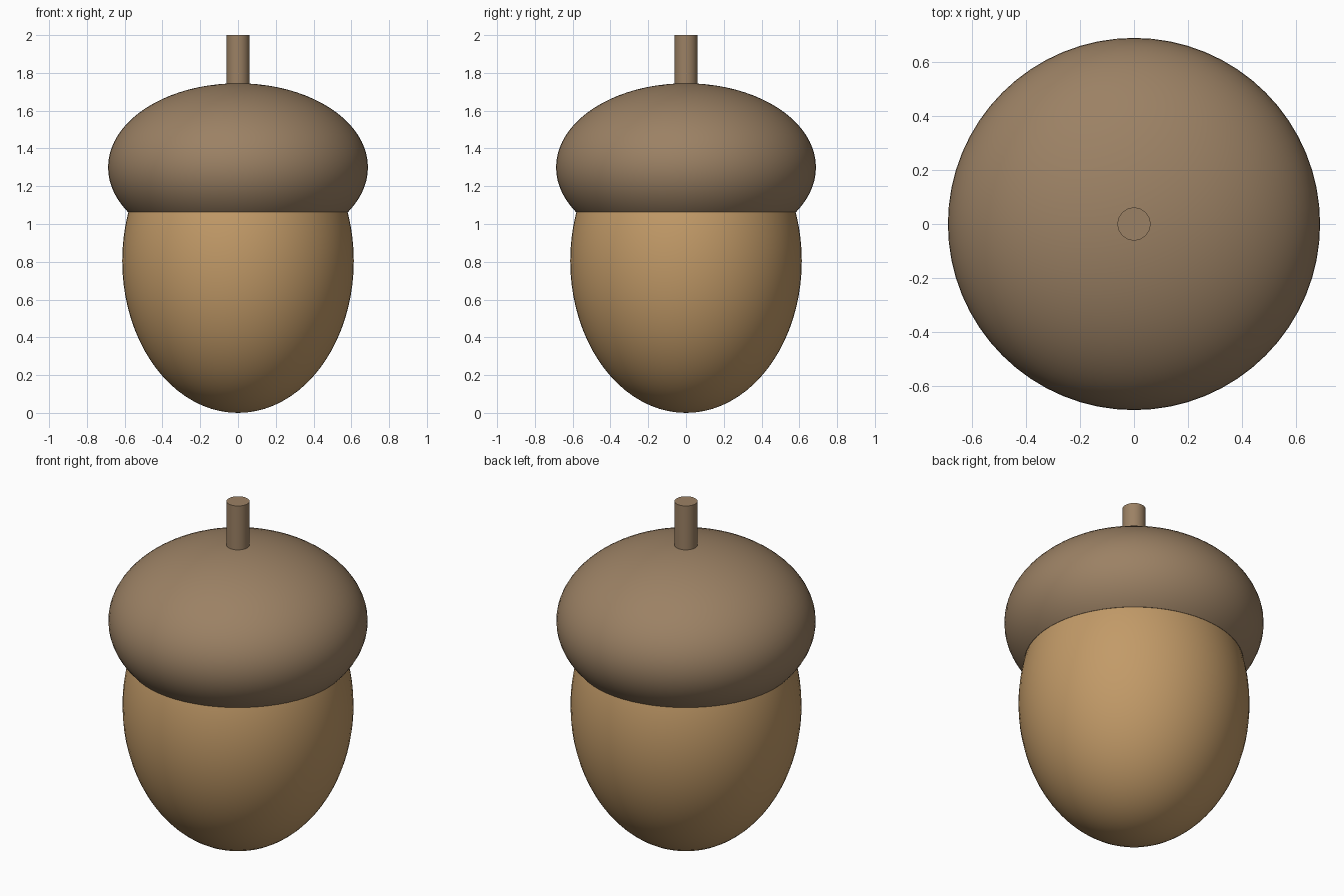
import bpy, math

if "Cube" in bpy.data.objects:
    bpy.data.objects.remove(bpy.data.objects["Cube"])


def material(name, rgb):
    m = bpy.data.materials.new(name)
    m.diffuse_color = (*rgb, 1)
    m.use_nodes = True
    m.node_tree.nodes["Principled BSDF"].inputs["Base Color"].default_value = m.diffuse_color
    return m


nut_mat = material("tan nut", (0.54, 0.325, 0.138))
cap_mat = material("brown cap", (0.33, 0.22, 0.128))


def finish(name, mat):
    ob = bpy.context.object
    ob.name = name
    ob.data.materials.append(mat)
    bpy.ops.object.transform_apply(location=True, rotation=True, scale=True)
    return ob


def ellipsoid(name, z, r, rz, mat):
    bpy.ops.mesh.primitive_uv_sphere_add(segments=64, ring_count=40, radius=1, location=(0, 0, z))
    bpy.context.object.scale = (r, r, rz)
    return finish(name, mat)


# Nut: tall egg standing on the ground, upper part hidden in the cap
ellipsoid("nut", 0.805, 0.613, 0.805, nut_mat)
bpy.ops.object.shade_smooth()

# Cap: flattened ellipsoid sliced flat at the rim
ellipsoid("cap", 1.30, 0.688, 0.445, cap_mat)
bpy.ops.object.mode_set(mode='EDIT')
bpy.ops.mesh.select_all(action='SELECT')
bpy.ops.mesh.bisect(plane_co=(0, 0, 1.063), plane_no=(0, 0, 1), clear_inner=True, use_fill=True)
bpy.ops.object.mode_set(mode='OBJECT')
bpy.ops.object.shade_smooth_by_angle(angle=math.radians(35))

# Stem: short straight peg on top
bpy.ops.mesh.primitive_cylinder_add(vertices=32, radius=0.061, depth=0.35, location=(0, 0, 1.825))
finish("stem", cap_mat)
bpy.ops.object.shade_smooth_by_angle(angle=math.radians(35))
